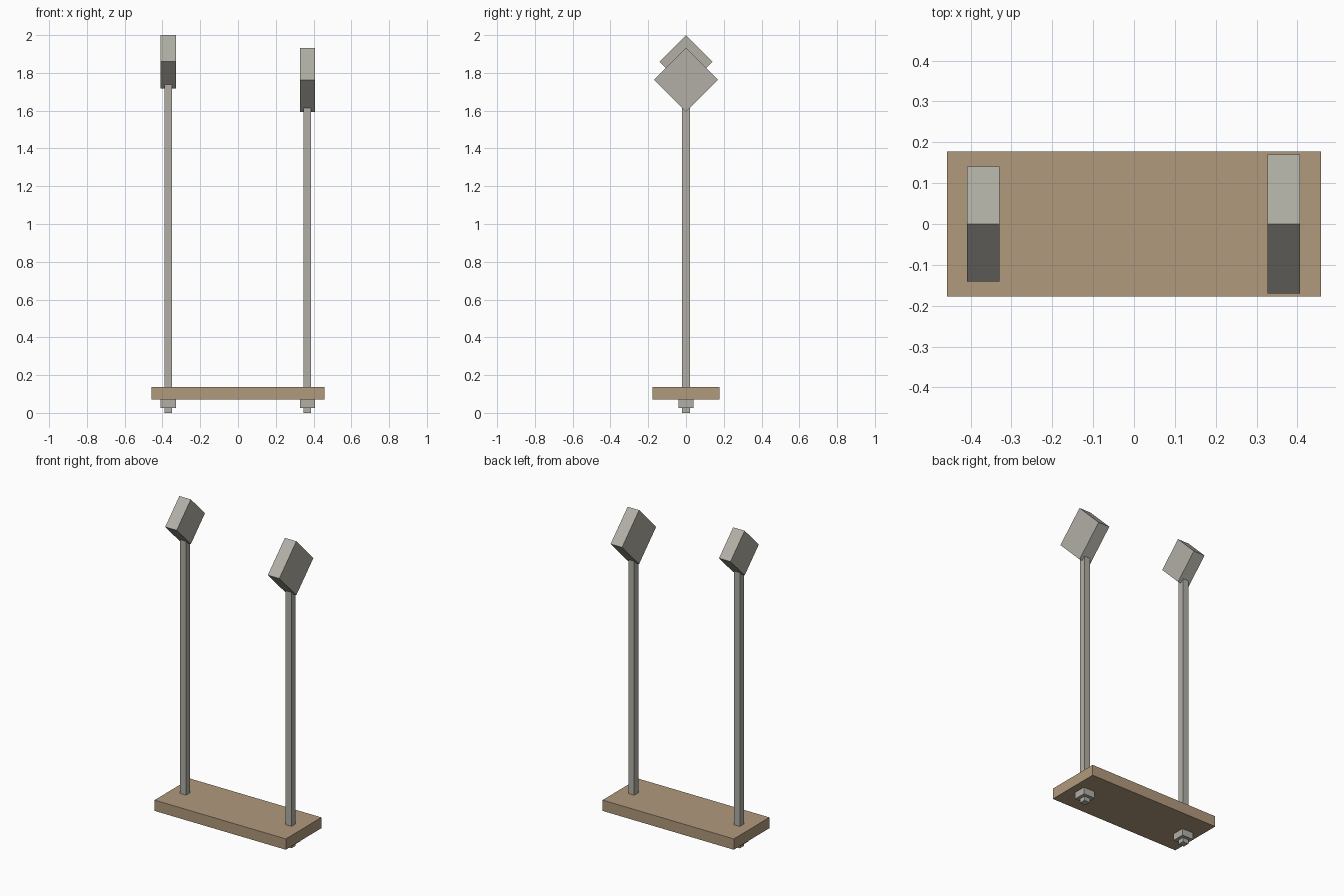
import bpy
import math

if "Cube" in bpy.data.objects:
    bpy.data.objects.remove(bpy.data.objects["Cube"])


def material(name, rgb):
    m = bpy.data.materials.new(name)
    m.diffuse_color = (*rgb, 1.0)
    m.use_nodes = True
    m.node_tree.nodes["Principled BSDF"].inputs["Base Color"].default_value = m.diffuse_color
    return m


metal = material("warm grey metal", (0.44, 0.43, 0.38))
wood = material("tan wood", (0.44, 0.32, 0.205))


def box(name, centre, size, mat, tilt=0.0):
    """Flat-sided box, optionally turned about the x axis."""
    bpy.ops.mesh.primitive_cube_add(size=1, location=centre, rotation=(tilt, 0, 0))
    ob = bpy.context.object
    ob.name = name
    ob.scale = size
    ob.data.materials.append(mat)
    return ob


def span(name, x, z0, z1, w, d, mat):
    """Upright box between two heights."""
    return box(name, (x, 0, (z0 + z1) / 2), (w, d, z1 - z0), mat)


# wooden seat board
span("seat_board", 0, 0.07, 0.138, 0.915, 0.355, wood)

# each side: hanging rod, nut under the board, diamond-shaped head on top
for side, x, head_z, half_diag in (("left", -0.369, 1.859, 0.141),
                                   ("right", 0.367, 1.763, 0.17)):
    span(side + "_rod", x, 0, head_z, 0.04, 0.04, metal)
    span(side + "_nut", x, 0.027, 0.07, 0.08, 0.08, metal)
    edge = half_diag * math.sqrt(2)
    box(side + "_diamond_head", (x, 0, head_z), (0.08, edge, edge), metal, math.radians(45))
